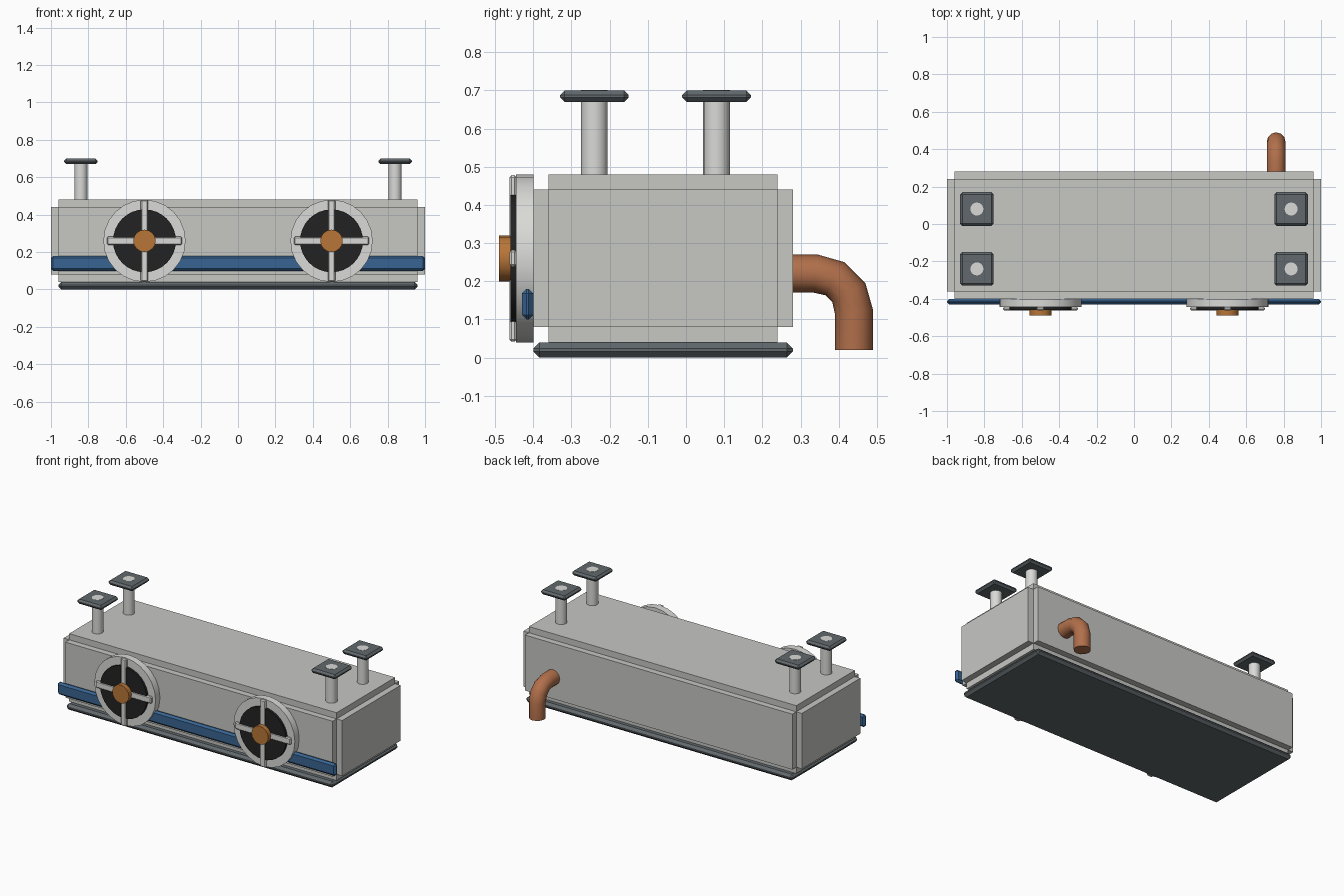
import bpy
from math import pi, sin, cos

if "Cube" in bpy.data.objects:
    bpy.data.objects.remove(bpy.data.objects["Cube"])


def material(name, r, g, b):
    mat = bpy.data.materials.new(name)
    mat.use_nodes = True
    mat.diffuse_color = (r, g, b, 1)
    mat.node_tree.nodes["Principled BSDF"].inputs["Base Color"].default_value = (r, g, b, 1)
    return mat


body_grey = material("body grey", 0.57, 0.57, 0.55)
pale_grey = material("pale grey", 0.70, 0.70, 0.68)
slate = material("dark slate", 0.12, 0.14, 0.15)
black = material("fan black", 0.016, 0.016, 0.016)
blue = material("stripe blue", 0.04, 0.13, 0.29)
amber = material("hub amber", 0.48, 0.18, 0.04)
copper = material("pipe copper", 0.44, 0.16, 0.07)


def box(name, x, y, z, mat, bevel=0):
    """Box from (min, max) pairs, with an optional chamfer."""
    spans = (x, y, z)
    bpy.ops.mesh.primitive_cube_add(size=1, location=[(a + b) / 2 for a, b in spans])
    ob = bpy.context.object
    ob.name = name
    ob.scale = [b - a for a, b in spans]
    bpy.ops.object.transform_apply(location=False, rotation=False, scale=True)
    ob.data.materials.append(mat)
    if bevel:
        mod = ob.modifiers.new("chamfer", 'BEVEL')
        mod.width = bevel
        mod.segments = 1
    return ob


def cylinder(name, center, radius, depth, mat, sides, along_y=False):
    bpy.ops.mesh.primitive_cylinder_add(
        vertices=sides, radius=radius, depth=depth, location=center,
        rotation=(pi / 2 if along_y else 0, 0, 0))
    ob = bpy.context.object
    ob.name = name
    ob.data.materials.append(mat)
    bpy.ops.object.shade_smooth_by_angle(angle=pi / 5)
    return ob


# Housing: three crossing boxes leave stepped notches along every edge
box("housing_ends", (-1, 1), (-0.36, 0.24), (0.08, 0.44), body_grey)
box("housing_sides", (-0.96, 0.96), (-0.40, 0.28), (0.08, 0.44), body_grey)
box("housing_core", (-0.96, 0.96), (-0.36, 0.24), (0.04, 0.48), body_grey)
box("base_plate", (-0.96, 0.96), (-0.40, 0.28), (0, 0.04), slate, 0.016)
box("front_stripe", (-1, 1), (-0.43, -0.40), (0.10, 0.18), blue, 0.012)

for side, s in (("left", 1), ("right", -1)):
    # Hanging posts with square mounting plates
    for row, y in (("front", -0.24), ("back", 0.08)):
        x = s * 0.84
        cylinder(f"{side}_{row}_post", (x, y, 0.588), 0.035, 0.226, pale_grey, 16)
        box(f"{side}_{row}_mount", (x - 0.09, x + 0.09), (y - 0.09, y + 0.09),
            (0.67, 0.70), slate, 0.012)

    # Fan: housing ring, dark opening, crossed guard bars and hub
    x, z = s * 0.5, 0.26
    cylinder(f"{side}_fan_ring", (x, -0.4225, z), 0.22, 0.045, pale_grey, 24, True)
    cylinder(f"{side}_fan_opening", (x, -0.45, z), 0.168, 0.02, black, 32, True)
    box(f"{side}_guard_upright", (x - 0.02, x + 0.02), (-0.463, -0.443),
        (z - 0.218, z + 0.218), pale_grey, 0.006)
    box(f"{side}_guard_crossbar", (x - 0.2, x + 0.2), (-0.463, -0.443),
        (z - 0.022, z + 0.022), pale_grey, 0.006)
    cylinder(f"{side}_fan_hub", (x, -0.473, z), 0.06, 0.034, amber, 16, True)

# Drain pipe: straight out of the back, elbow, then straight down
path = [(0.27, 0.22)]
path += [(0.34 + 0.1 * sin(i * pi / 6), 0.12 + 0.1 * cos(i * pi / 6)) for i in range(4)]
path += [(0.44, 0.02)]
curve = bpy.data.curves.new("drain_pipe", 'CURVE')
curve.dimensions = '3D'
curve.bevel_depth = 0.05
curve.bevel_resolution = 4
curve.use_fill_caps = True
spline = curve.splines.new('POLY')
spline.points.add(len(path) - 1)
for point, (y, z) in zip(spline.points, path):
    point.co = (0.76, y, z, 1)
curve.materials.append(copper)
pipe = bpy.data.objects.new("drain_pipe", curve)
bpy.context.collection.objects.link(pipe)
bpy.ops.object.select_all(action='DESELECT')
pipe.select_set(True)
bpy.context.view_layer.objects.active = pipe
bpy.ops.object.convert(target='MESH')
bpy.ops.object.shade_smooth_by_angle(angle=pi / 4)
